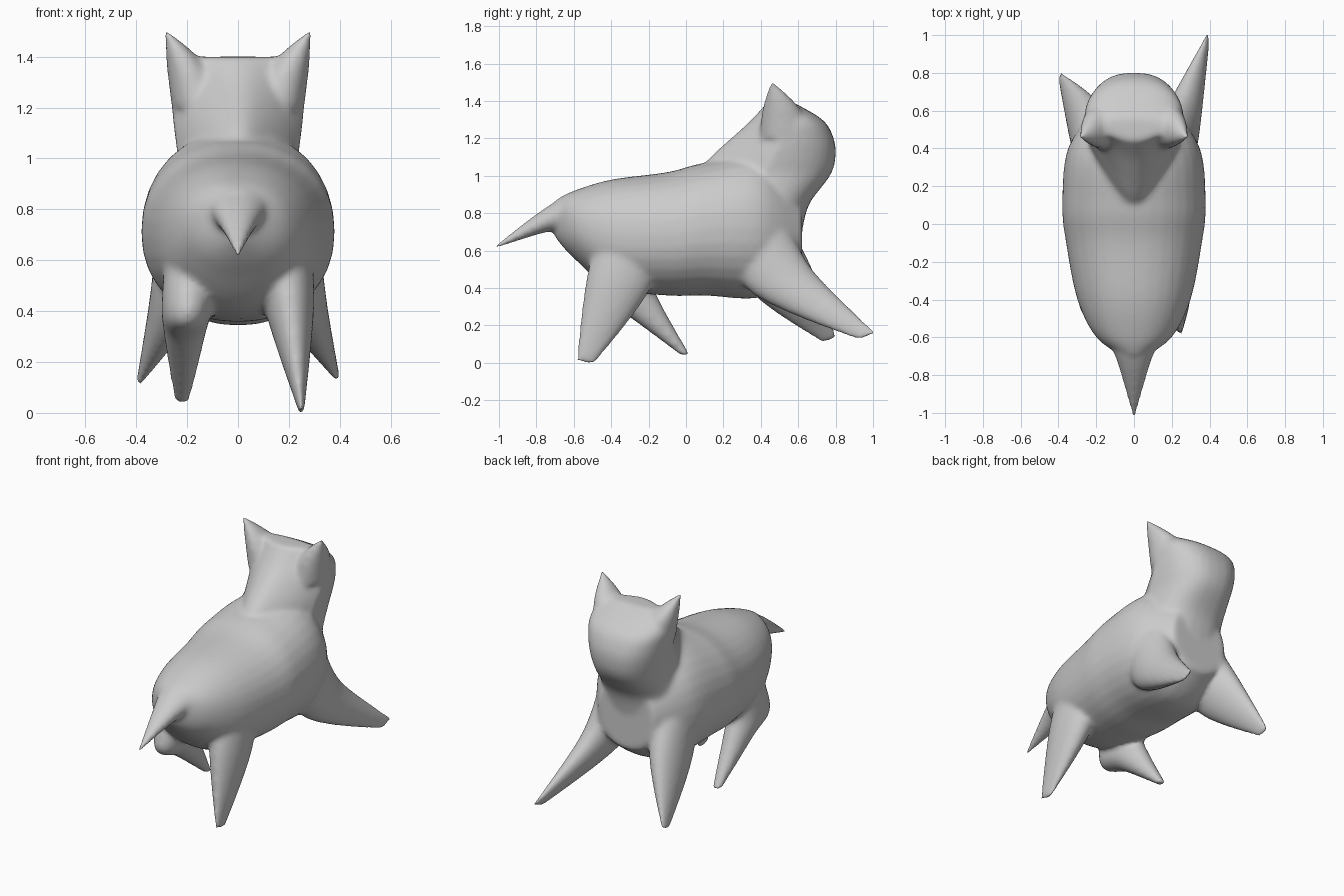
import bpy, bmesh, math
from mathutils import Vector

cube = bpy.data.objects.get("Cube")
if cube:
    bpy.data.objects.remove(cube)

material = bpy.data.materials.new("plain_grey")
material.use_nodes = True
grey = (0.6, 0.6, 0.6, 1)
material.diffuse_color = grey
material.node_tree.nodes["Principled BSDF"].inputs["Base Color"].default_value = grey

SIDES = 32
STEPS = 6
body_mesh = bmesh.new()


def signed_power(value, exponent):
    return math.copysign(abs(value) ** exponent, value)


def spline(keys):
    """Yield values on a smooth curve that passes through the key tuples."""
    keys = [Vector(key) for key in keys]
    padded = [keys[0]] + keys + [keys[-1]]
    for before, start, end, after in zip(padded, padded[1:], padded[2:], padded[3:]):
        leave, arrive = (end - before) / 2, (after - start) / 2
        for step in range(STEPS):
            t = step / STEPS
            ease = t * t * (3 - 2 * t)
            yield (start.lerp(end, ease) + leave * t * (1 - t) ** 2
                   - arrive * t * t * (1 - t))
    yield keys[-1]


def loft(keys, squareness=1, pinch=0):
    """Skin a closed tube through (x, y, z, half width, half depth, half rise) keys."""
    loops = []
    for x, y, z, width, depth, rise in spline(keys):
        loop = []
        for i in range(SIDES):
            angle = math.tau * i / SIDES
            across = signed_power(math.cos(angle), squareness)
            along = signed_power(math.sin(angle), squareness)
            across *= 1 - pinch * max(0, -along)
            point = (x + width * across, y + depth * along, z + rise * along)
            loop.append(body_mesh.verts.new(point))
        loops.append(loop)
    for lower, upper in zip(loops, loops[1:]):
        for i in range(SIDES):
            j = (i + 1) % SIDES
            body_mesh.faces.new((lower[i], lower[j], upper[j], upper[i]))
    body_mesh.faces.new(loops[0][::-1])
    body_mesh.faces.new(loops[-1])


def limb(side, tilt, *joints):
    """Tapered leg through (x, y, z, half width, half depth) joints."""
    loft([(side * x, y, z, width, depth, depth * tilt)
          for x, y, z, width, depth in joints])


# Torso: y, bottom, top, half width
torso = [(-.7, .67, .87, .06), (-.6, .56, .92, .2), (-.4, .4, .98, .3), (-.1, .36, 1.02, .36),
         (.1, .36, 1.07, .38), (.4, .35, 1.1, .35), (.62, .48, .9, .2)]
loft([(0, y, (bottom + top) / 2, width, 0, (top - bottom) / 2)
      for y, bottom, top, width in torso], squareness=.92)

# Neck and head: z, back, front, half width
head = [(.7, .05, .62, .28), (.85, .05, .66, .26), (1, .06, .77, .24), (1.1, .13, .8, .25),
        (1.2, .24, .79, .26), (1.3, .35, .73, .26), (1.4, .44, .56, .2)]
loft([(0, (back + front) / 2, z, width, (front - back) / 2, 0)
      for z, back, front, width in head], squareness=.8, pinch=.6)

# Ears, broad wedges running into the crown
for side in (-1, 1):
    limb(side, 0, (.15, .53, 1.2, .11, .14), (.2, .51, 1.36, .08, .1), (.28, .46, 1.5, .01, .01))

# Tail, a broad flat spike
loft([(0, -.5, .79, .2, -.03, .14), (0, -.7, .78, .1, -.02, .07), (0, -1.02, .62, .01, 0, .01)])

# Front legs reach forward
shoulder = (.2, .38, .7, .12, .16)
elbow = (.25, .52, .43, .1, .16)
limb(1, .4, shoulder, elbow, (.39, .97, .14, .01, .05))
limb(-1, .4, shoulder, elbow, (.39, .77, .12, .01, .04))

# Hind legs: one stands, one swings forward
hip = (.18, -.3, .7, .1, .15)
thigh = (.2, -.36, .43, .1, .17)
limb(1, -.2, hip, thigh, (.25, -.54, 0, .01, .05))
limb(-1, .3, hip, thigh, (.21, -.24, .3, .08, .1), (.22, 0, .04, .03, .02))

# Gather the parts in one object
bmesh.ops.recalc_face_normals(body_mesh, faces=body_mesh.faces)
mesh = bpy.data.meshes.new("animal_body")
body_mesh.to_mesh(mesh)
body_mesh.free()
mesh.materials.append(material)
body = bpy.data.objects.new("animal_body", mesh)
bpy.context.collection.objects.link(body)

# Fuse the parts into one skin and soften the joins
fuse = body.modifiers.new("fuse", 'REMESH')
fuse.mode = 'VOXEL'
fuse.voxel_size = .012
fuse.use_smooth_shade = True
soften = body.modifiers.new("soften", 'SMOOTH')
soften.factor = .5
soften.iterations = 20
